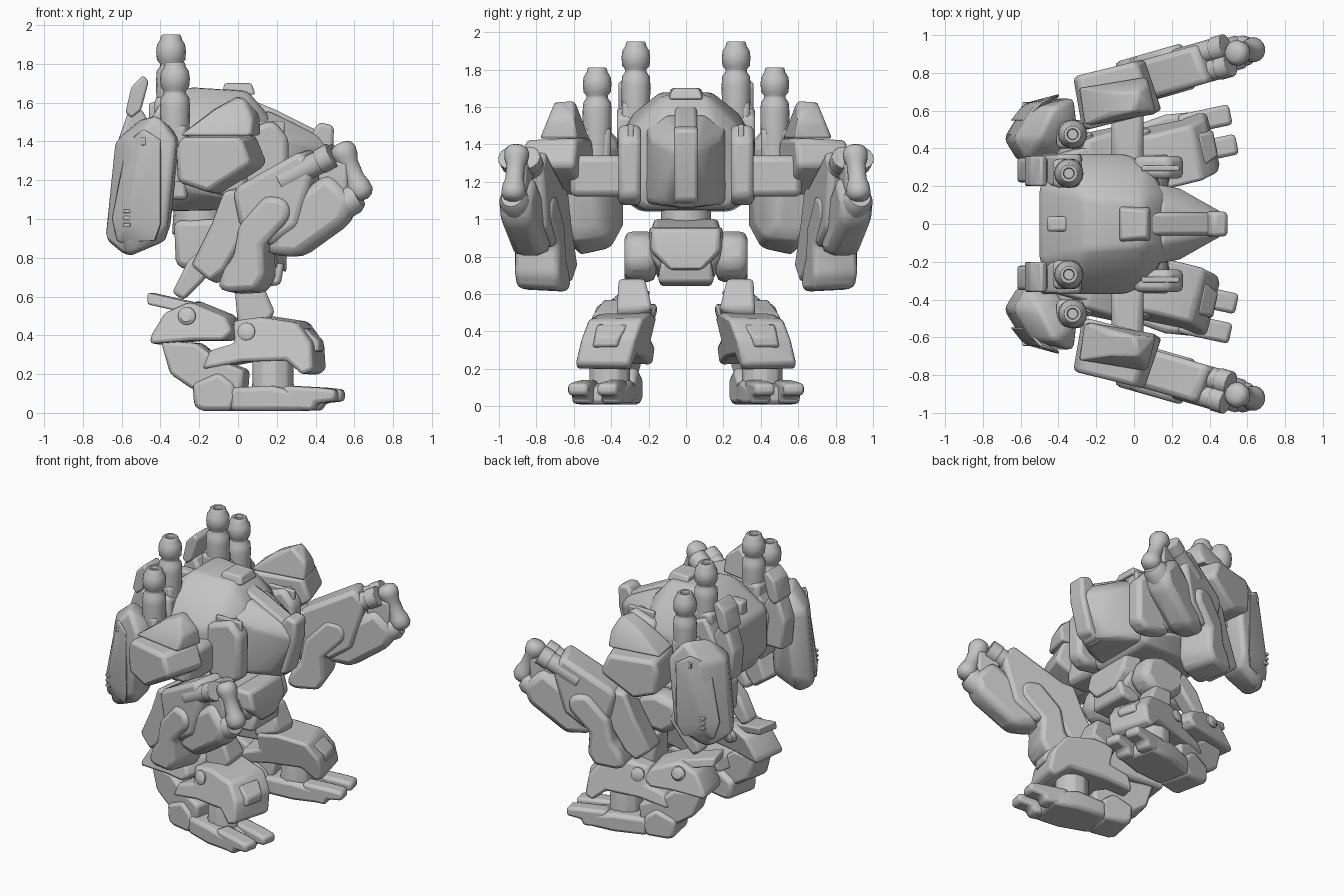
import bpy, bmesh, math
from mathutils import Vector, Matrix

if "Cube" in bpy.data.objects:
    bpy.data.objects.remove(bpy.data.objects["Cube"], do_unlink=True)

grey = bpy.data.materials.new("plain_grey")
grey.use_nodes = True
grey.diffuse_color = (0.55, 0.55, 0.55, 1)
grey.node_tree.nodes["Principled BSDF"].inputs["Base Color"].default_value = (0.55, 0.55, 0.55, 1)

ARM = (0, 0.745, 16)    # pivot x, pivot y, outward yaw in degrees
LEG = (0, 0.39, 12)
SHOULDER = (-0.1, 0.67, 14)


def finish(bm, name, bevel=0.02, yaw=None, lean=None, mirror=True):
    """Turn a bmesh into a bevelled, smooth-shaded, optionally mirrored part."""
    if yaw:
        pivot = Vector((yaw[0], yaw[1], 0))
        turn = Matrix.Translation(pivot) @ Matrix.Rotation(math.radians(yaw[2]), 4, 'Z')
        turn = turn @ Matrix.Translation(-pivot)
        bmesh.ops.transform(bm, matrix=turn, verts=bm.verts)
    if lean:    # sideways slope and the height where it is zero
        for v in bm.verts:
            v.co.y += lean[0] * (v.co.z - lean[1])
    bmesh.ops.recalc_face_normals(bm, faces=bm.faces)
    mesh = bpy.data.meshes.new(name)
    bm.to_mesh(mesh)
    bm.free()
    mesh.materials.append(grey)
    ob = bpy.data.objects.new(name, mesh)
    bpy.context.collection.objects.link(ob)
    if bevel:
        mod = ob.modifiers.new("soft_edges", 'BEVEL')
        mod.width, mod.segments, mod.limit_method = bevel, 2, 'ANGLE'
        mod.angle_limit = math.radians(25)
    if mirror:
        mod = ob.modifiers.new("other_side", 'MIRROR')
        mod.use_axis = (False, True, False)
        mod.use_mirror_merge = False
    bpy.ops.object.select_all(action='DESELECT')
    ob.select_set(True)
    bpy.context.view_layer.objects.active = ob
    bpy.ops.object.shade_smooth_by_angle(angle=math.radians(40))
    return ob


def hull(name, points, centre=False, **kw):
    """Faceted armour shell round the points; centre also adds their y mirror."""
    bm = bmesh.new()
    for x, y, z in points:
        bm.verts.new((x, y, z))
        if centre:
            bm.verts.new((x, -y, z))
    bmesh.ops.convex_hull(bm, input=bm.verts)
    loose = [v for v in bm.verts if not v.link_faces]
    bmesh.ops.delete(bm, geom=loose, context='VERTS')
    bmesh.ops.dissolve_limit(bm, angle_limit=math.radians(4), verts=bm.verts, edges=bm.edges)
    return finish(bm, name, mirror=not centre, **kw)


def plate(name, profile, y0, y1, taper=1.0, **kw):
    """Side profile (x, z) extruded from y0 to y1, outer cap scaled by taper."""
    bm = bmesh.new()
    cx = sum(p[0] for p in profile) / len(profile)
    cz = sum(p[1] for p in profile) / len(profile)
    a = [bm.verts.new((x, y0, z)) for x, z in profile]
    b = [bm.verts.new((cx + (x - cx) * taper, y1, cz + (z - cz) * taper)) for x, z in profile]
    bm.faces.new(a)
    bm.faces.new(b)
    for i in range(len(a)):
        j = (i + 1) % len(a)
        bm.faces.new((a[i], a[j], b[j], b[i]))
    return finish(bm, name, **kw)


def box(name, x0, x1, y0, y1, z0, z1, **kw):
    return plate(name, [(x0, z0), (x1, z0), (x1, z1), (x0, z1)], y0, y1, **kw)


def tube(name, start, end, rings, sides=16, bevel=0, **kw):
    """Turned part along start-end; rings are (fraction, radius)."""
    bm = bmesh.new()
    start, axis = Vector(start), Vector(end) - Vector(start)
    rot = axis.to_track_quat('Z', 'Y')
    loops = []
    for t, r in rings:
        loops.append([bm.verts.new(start + axis * t + rot @ Vector(
            (r * math.cos(math.tau * k / sides), r * math.sin(math.tau * k / sides), 0)))
            for k in range(sides)])
    for p, q in zip(loops, loops[1:]):
        for k in range(sides):
            m = (k + 1) % sides
            bm.faces.new((p[k], p[m], q[m], q[k]))
    bm.faces.new(loops[0])
    bm.faces.new(loops[-1])
    return finish(bm, name, bevel=bevel, **kw)


# Torso, cockpit nose and top hatch
hull("torso", [(-.26, .14, 1.68), (.05, .12, 1.66), (-.3, .28, 1.57), (.05, .26, 1.52),
               (-.34, .37, 1.42), (-.04, .37, 1.4), (-.34, .37, 1.17), (-.04, .37, 1.12),
               (.08, .31, 1.42), (.08, .31, 1.12), (.12, .26, 1.1), (-.36, .24, 1.04),
               (.1, .22, 1.05), (.17, .14, 1.52), (-.5, .2, 1.48), (-.5, .2, 1.18)],
     centre=True, bevel=.03)
hull("cockpit", [(.08, .22, 1.5), (.08, .22, 1.08), (.24, .19, 1.42), (.24, .17, 1.1),
                 (.34, .13, 1.4), (.33, .12, 1.12), (.42, .06, 1.43), (.47, .06, 1.36),
                 (.38, .05, 1.06), (.15, .1, 1.56)], centre=True)
plate("nose_crest", [(.36, 1.42), (.42, 1.5), (.495, 1.48), (.49, 1.34), (.43, 1.1), (.32, 1.05)],
      -.065, .065, mirror=False)
plate("cockpit_spine", [(.08, 1.61), (.2, 1.56), (.42, 1.45), (.3, 1.35), (.1, 1.4)],
      -.06, .06, mirror=False)
hull("hatch", [(-.07, .08, 1.7), (.07, .07, 1.7), (-.08, .1, 1.65), (.09, .09, 1.64)],
     centre=True, bevel=.012)
plate("chest_gun", [(0, 1.45), (.18, 1.51), (.26, 1.42), (.26, 1.12), (.18, 1.07), (0, 1.1)],
      .24, .36, bevel=.03)
box("chest_gun_slot", .04, .24, .28, .31, 1.4, 1.505, bevel=.008)

# Back details
hull("backpack", [(-.5, .19, 1.46), (-.5, .19, 1.2), (-.25, .22, 1.62), (-.25, .22, 1.06),
                  (-.42, .17, 1.06)], centre=True, bevel=.03)
box("back_latch", -.46, -.35, -.04, .04, 1.48, 1.6, mirror=False, bevel=.015)
plate("stack_housing", [(-.5, 1.42), (-.4, 1.6), (-.28, 1.55), (-.26, 1.1), (-.45, 1.1)], .2, .37)
plate("back_flap", [(-.58, 1.55), (-.55, 1.68), (-.49, 1.74), (-.46, 1.71), (-.5, 1.56), (-.55, 1.52)],
      .2, .36, bevel=.012)
plate("flap_bracket", [(-.62, 1.4), (-.56, 1.57), (-.5, 1.57), (-.4, 1.4), (-.45, 1.2), (-.6, 1.2)],
      .22, .35)

# Four upright stacks
STACK = [(0, .07), (.4, .075), (.62, .078), (.7, .074), (.735, .058), (.76, .058), (.79, .073),
         (.86, .077), (.92, .072), (.96, .056), (.99, .052), (1, .045), (1, .03), (.97, .026)]
for x, y, top in ((-.345, .268, 1.95), (-.325, .475, 1.81)):
    tube("stack", (x, y, top - .62), (x, y, top), STACK)
    box("stack_collar", x - .085, x + .06, y - .075, y + .075, top - .5, top - .32, bevel=.025)

# Rear pods: slanting slabs with an outer cover
POD = [(-.65, .45), (-.58, .33), (-.42, .37), (-.31, .5), (-.33, .67), (-.55, .62)]
hull("rear_pod", [(x + .11 * (z - 1.3), y, z) for x, y in POD for z in (.97, 1.4)]
     + [(-.6, .4, .84), (-.69, .45, .9), (-.57, .58, .8), (-.38, .6, .88), (-.4, .42, .9),
        (-.5, .45, 1.52), (-.42, .62, 1.54), (-.34, .55, 1.47)], bevel=.025)
hull("pod_cover", [(-.66, .54, 1.0), (-.58, .64, 1.0), (-.39, .68, .97), (-.39, .69, 1.42),
                   (-.49, .65, 1.48), (-.58, .54, 1.4), (-.63, .57, .87), (-.42, .65, .88)])
for k in range(3):
    z = .96 + .035 * k
    box("pod_vent", -.59, -.555, .59, .645, z, z + .02, bevel=.004)
box("pod_latch", -.5, -.475, .6, .66, 1.38, 1.42, bevel=.004)

# Shoulders and arm links
hull("shoulder_link", [(x, y, z) for x in (-.12, .05) for y in (.3, .62) for z in (1.12, 1.34)],
     bevel=.035)
plate("shoulder_block", [(-.31, 1.36), (-.28, 1.435), (.07, 1.435), (.13, 1.29), (.1, 1.26),
                         (-.12, 1.12), (-.3, 1.18)], .54, .83, taper=.9, yaw=SHOULDER, bevel=.025)
hull("shoulder_cap", [(-.3, .56, 1.43), (-.28, .77, 1.43), (.09, .53, 1.43), (.09, .74, 1.43),
                      (-.02, .57, 1.635), (.03, .67, 1.63), (.09, .55, 1.54), (-.14, .59, 1.57),
                      (-.12, .7, 1.56), (.09, .69, 1.52)], yaw=SHOULDER)
plate("elbow", [(-.25, .75), (-.13, .98), (-.06, 1.16), (.08, 1.18), (.12, 1.0), (.02, .85),
                (-.06, .72), (-.14, .66)], .64, .82, taper=.92, yaw=ARM)

# Forearm weapon
plate("forearm", [(-.02, 1.14), (.02, 1.18), (.37, 1.37), (.45, 1.27), (.36, .95), (.2, .84), (.02, .95)],
      .64, .85, taper=.92, yaw=ARM, bevel=.03)
plate("forearm_lower", [(.16, .82), (.34, .8), (.6, .98), (.64, 1.1), (.5, 1.24), (.3, 1.1)],
      .66, .84, yaw=ARM, bevel=.05)
for y in (.7, .8):
    tube("barrel", (.25, y, 1.19), (.52, y, 1.33), [(0, .06), (.75, .06), (.76, .066), (1, .066)],
         yaw=ARM, bevel=.008)
box("barrel_mount", .44, .6, .69, .8, 1.1, 1.3, yaw=ARM)
BALL = [(0, .03), (.04, .055), (.13, .068), (.24, .064), (.36, .05), (.62, .05),
        (.74, .062), (.87, .066), (.96, .05), (1, .025)]
tube("muzzle_grip", (.55, .75, 1.39), (.675, .74, 1.1), BALL, yaw=ARM)
tube("lower_muzzle", (.5, .75, 1.04), (.65, .75, 1.12), [(0, .08), (.8, .08), (1, .06)], yaw=ARM)
plate("forearm_guard", [(-.09, .64), (-.05, .74), (0, .8), (.03, .97), (.18, 1.13), (.28, 1.12),
                        (.32, 1.07), (.31, 1.0), (.17, .86), (.18, .7), (.13, .62), (-.03, .61)],
      .63, .88, taper=.95, yaw=ARM, bevel=.03)

# Waist and pelvis
tube("waist", (-.2, 0, .92), (-.2, 0, 1.08), [(0, .14), (1, .13)], mirror=False, bevel=.01)
hull("pelvis", [(-.33, .13, .99), (-.32, .13, .76), (.18, .19, .93), (.2, .19, .8),
                (.22, .1, .7), (-.1, .16, .68), (-.1, .18, 1.0)], centre=True, bevel=.03)
hull("pelvis_plate", [(.1, .14, .8), (.24, .13, .78), (.22, .15, .66), (.05, .14, .64)], centre=True)
hull("pelvis_belt", [(.1, .2, .96), (.22, .18, .95), (.25, .18, .83), (.25, .08, .72), (.1, .2, .82)],
     centre=True)

# Hips and thighs
plate("hip", [(-.16, .9), (.02, .94), (.15, .9), (.19, .76), (.1, .67), (-.05, .66), (-.15, .74)],
      .16, .33, bevel=.045)
hull("thigh", [(-.02, .22, .68), (.12, .22, .68), (-.02, .36, .68), (.12, .36, .68),
               (.19, .18, .52), (.19, .37, .52), (0, .18, .44), (0, .37, .44), (.14, .37, .44)])
plate("rear_strut", [(-.34, .62), (-.28, .58), (-.18, .68), (-.08, .8), (-.15, .88), (-.26, .78)],
      .22, .33)

# Knees and shins, leaning outward toward the ground
KNEE = dict(yaw=LEG, lean=(-.22, .22))
plate("knee_armour", [(-.01, .48), (.14, .5), (.34, .47), (.42, .36), (.43, .22), (.37, .19),
                      (.28, .27), (.04, .26), (-.18, .22), (-.14, .32), (0, .36)],
      .21, .51, taper=.96, **KNEE)
hull("knee_pad", [(.36, y, z) for y in (.28, .45) for z in (.3, .44)]
     + [(.435, y, z) for y in (.3, .43) for z in (.32, .37)], bevel=.012, **KNEE)
plate("calf_block", [(-.44, .35), (-.44, .39), (-.36, .52), (-.22, .58), (-.02, .5), (.02, .42),
                     (-.03, .37), (-.2, .37)], .32, .57, taper=.94, **KNEE)
hull("calf_fin", [(-.45, y, z) for y in (.37, .53) for z in (.56, .62)]
     + [(-.18, y, z) for y in (.37, .53) for z in (.5, .56)], bevel=.012, **KNEE)
for x, z, y in ((-.23, .5, .595), (.07, .42, .53)):
    tube("joint_disc", (x, .27, z), (x, y, z), [(0, .03), (.04, .046), (.96, .046), (1, .03)], **KNEE)
tube("shin", (.18, .37, .1), (.18, .37, .36), [(0, .12), (.2, .11), (1, .11)], sides=10, yaw=LEG, bevel=.01)
plate("achilles", [(-.39, .37), (-.2, .36), (-.1, .28), (.05, .22), (.04, .1), (-.22, .12), (-.34, .2)],
      .31, .49, yaw=LEG)

# Feet with two toes
plate("heel", [(-.21, .03), (-.16, .01), (-.01, .01), (.02, .08), (0, .15), (-.08, .21), (-.22, .15)],
      .27, .51, yaw=LEG, bevel=.025)
hull("foot", [(x, y, z) for x, w, h in ((-.02, .12, .13), (.2, .15, .14), (.38, .13, .1))
              for y in (.39 - w, .39 + w) for z in (.01, h)], yaw=LEG, bevel=.025)
for y in (.31, .47):
    plate("toe", [(.28, .02), (.42, .01), (.44, .05), (.54, .06), (.54, .12), (.45, .13), (.26, .14)],
          y - .055, y + .055, yaw=LEG)
